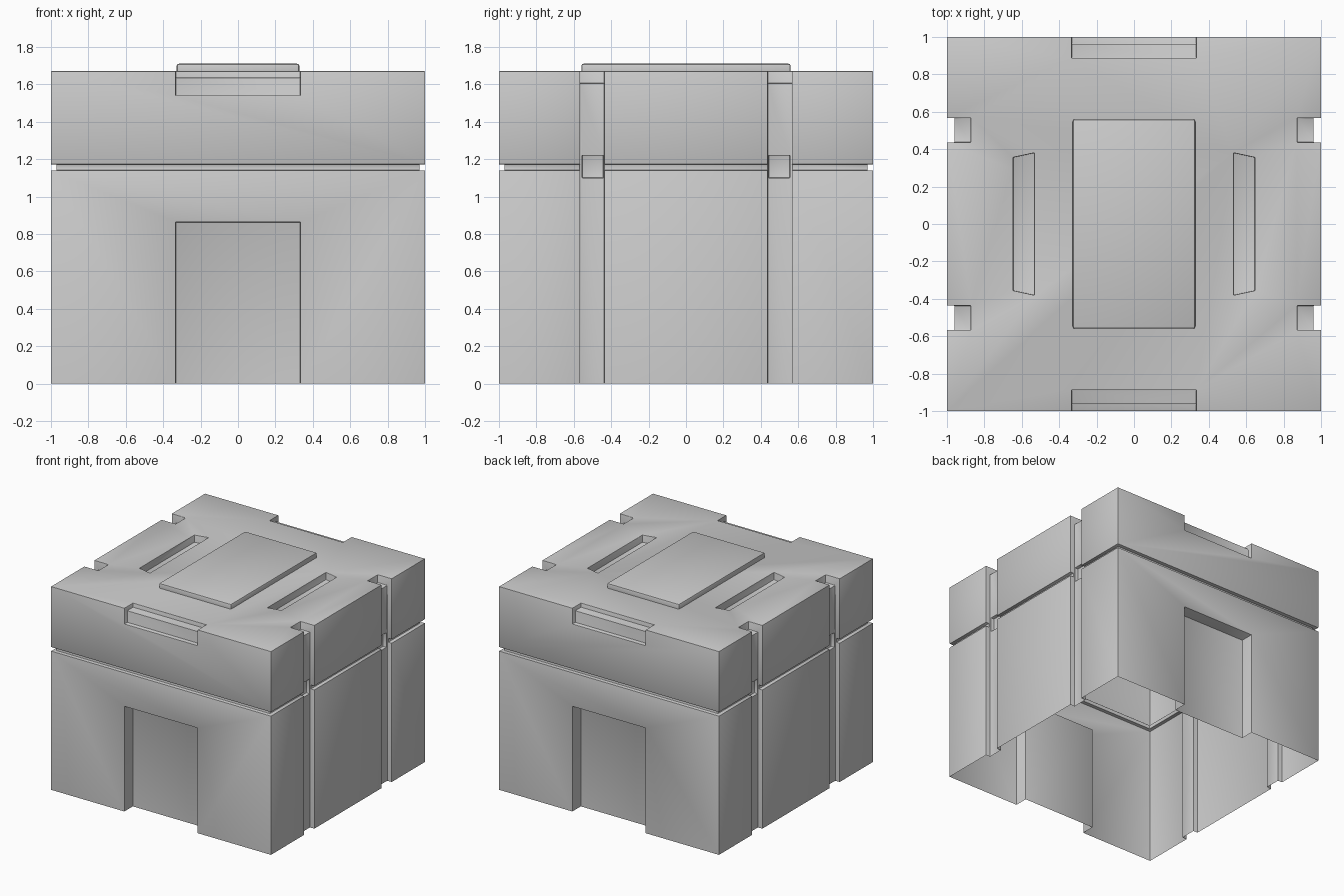
import bpy, bmesh, math

old = bpy.data.objects.get("Cube")
if old:
    bpy.data.objects.remove(old, do_unlink=True)

grey = bpy.data.materials.new("plain grey")
grey.use_nodes = True
colour = (0.6, 0.6, 0.6, 1)
grey.diffuse_color = colour
grey.node_tree.nodes["Principled BSDF"].inputs["Base Color"].default_value = colour


def box(name, x, y, z):
    """Box spanning the given (low, high) ranges."""
    bm = bmesh.new()
    bmesh.ops.create_cube(bm, size=1)
    for v in bm.verts:
        v.co = [r[0] if c < 0 else r[1] for c, r in zip(v.co, (x, y, z))]
    mesh = bpy.data.meshes.new(name)
    bm.to_mesh(mesh)
    bm.free()
    obj = bpy.data.objects.new(name, mesh)
    bpy.context.collection.objects.link(obj)
    return obj


def span(a, b, side):
    return (a, b) if side > 0 else (-b, -a)


def finish(obj, width, floor):
    """Open the underside, round the sharp edges and shade."""
    bm = bmesh.new()
    bm.from_mesh(obj.data)
    bmesh.ops.remove_doubles(bm, verts=bm.verts, dist=0.0005)
    bmesh.ops.dissolve_limit(bm, angle_limit=0.01, verts=bm.verts, edges=bm.edges)
    under = [f for f in bm.faces if all(v.co.z < floor + 0.001 for v in f.verts)]
    bmesh.ops.delete(bm, geom=under, context='FACES')
    sharp = [e for e in bm.edges if len(e.link_faces) == 2
             and e.calc_face_angle(0) > math.radians(50)]
    bmesh.ops.bevel(bm, geom=sharp, offset=width, segments=2, profile=0.5,
                    affect='EDGES', clamp_overlap=True)
    bm.to_mesh(obj.data)
    bm.free()
    obj.data.materials.clear()
    obj.data.materials.append(grey)
    bpy.ops.object.select_all(action='DESELECT')
    obj.select_set(True)
    bpy.context.view_layer.objects.active = obj
    bpy.ops.object.shade_smooth_by_angle(angle=math.radians(35))


TOP = 1.67
crate = box("crate_shell", (-1, 1), (-1, 1), (0, TOP))
cutters = []


def cut(name, x, y, z):
    cutters.append(box(name, x, y, z))
    return cutters[-1]


for s in (-1, 1):
    # Seam between lid and base
    cut("seam_side", span(0.97, 1.2, s), (-1.2, 1.2), (1.14, 1.172))
    cut("seam_end", (-1.2, 1.2), span(0.97, 1.2, s), (1.14, 1.172))
    # Doorway recess and lid notch on front and back
    cut("door_recess", (-0.333, 0.333), span(0.89, 1.2, s), (-0.2, 0.863))
    cut("lid_notch_face", (-0.333, 0.333), span(0.962, 1.2, s), (1.54, 1.8))
    cut("lid_notch_top", (-0.333, 0.333), span(0.887, 1.2, s), (1.635, 1.8))
    # Strap grooves on the sides
    for t in (-1, 1):
        y = span(0.437, 0.567, t)
        cut("strap_groove", span(0.96, 1.2, s), y, (-0.2, 1.9))
        cut("strap_top", span(0.873, 1.2, s), y, (1.605, 1.9))
        cut("strap_clasp", span(0.93, 1.2, s), span(0.442, 0.555, t), (1.1, 1.22))
    # Tapered slots in the lid
    slot = cut("lid_slot", span(0.52, 0.66, s), (-0.4, 0.4), (TOP - 0.06, TOP + 0.06))
    for v in slot.data.vertices:
        if abs(v.co.x) > 0.6:
            v.co.y *= 0.94
        slope = 0.02 if v.co.z < TOP else -0.02
        v.co.y -= math.copysign(slope, v.co.y)
        v.co.x -= math.copysign(slope, v.co.x - s * 0.59) * 0.7

for c in cutters:
    c.hide_render = True
    mod = crate.modifiers.new(c.name, 'BOOLEAN')
    mod.operation = 'DIFFERENCE'
    mod.solver = 'EXACT'
    mod.object = c
bpy.context.view_layer.update()
result = crate.evaluated_get(bpy.context.evaluated_depsgraph_get())
mesh = bpy.data.meshes.new_from_object(result)
crate.modifiers.clear()
crate.data = mesh
for c in cutters:
    bpy.data.objects.remove(c, do_unlink=True)
finish(crate, 0.01, 0)

# Raised plate on the lid
plate = box("lid_plate", (-0.328, 0.328), (-0.56, 0.56), (TOP, 1.71))
finish(plate, 0.012, TOP)
